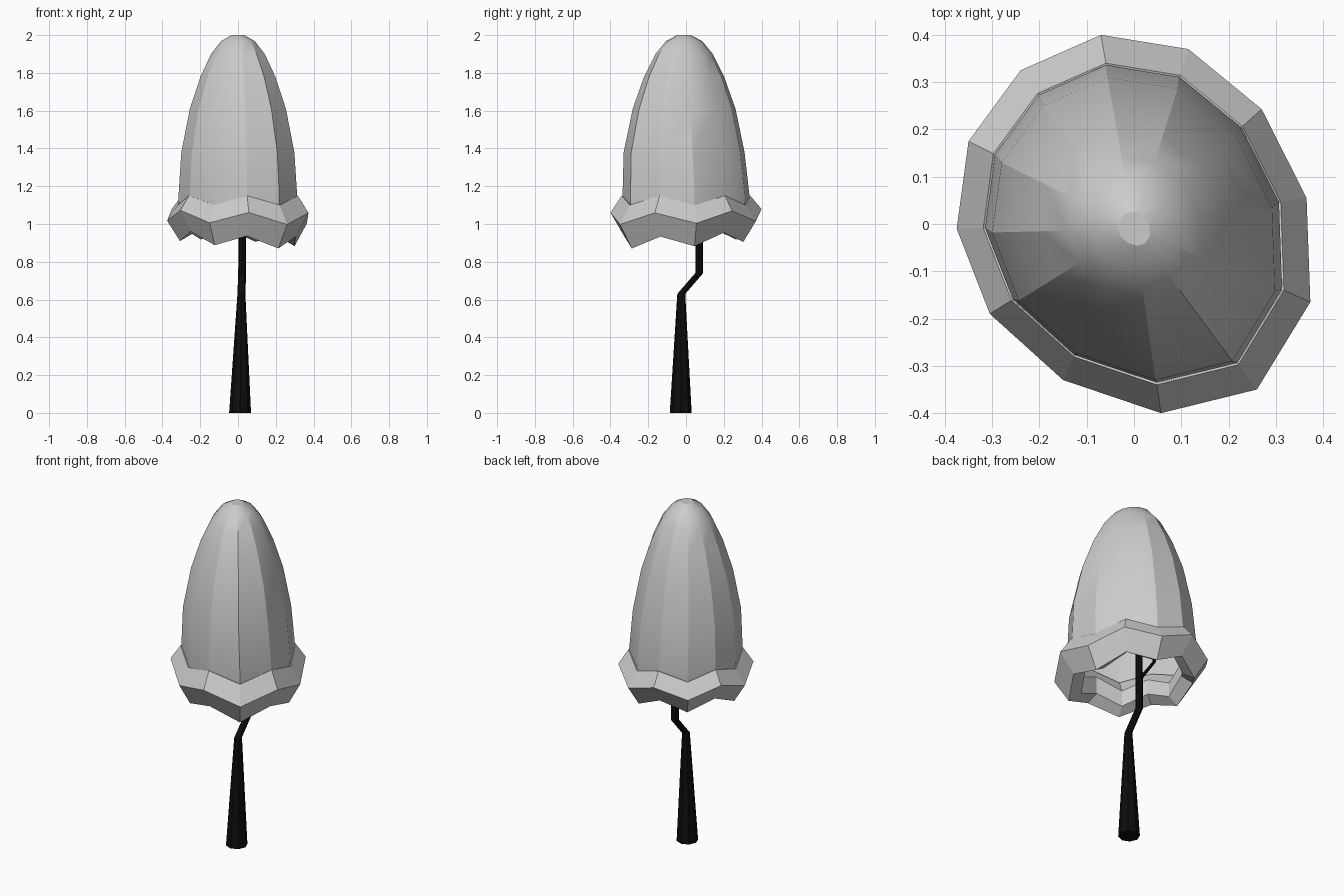
import bpy, bmesh, math
from mathutils import Vector

if "Cube" in bpy.data.objects:
    bpy.data.objects.remove(bpy.data.objects["Cube"])

# Twelve-sided outline of the cap rim, every other corner hangs lower
OUTLINE = [(0.26, -0.35), (0.373, -0.165), (0.365, 0.055), (0.27, 0.243),
           (0.115, 0.37), (-0.07, 0.4), (-0.24, 0.325), (-0.35, 0.175),
           (-0.375, -0.01), (-0.305, -0.19), (-0.15, -0.33), (0.057, -0.4)]


def skin(name, rings, loop=False, caps=()):
    bm = bmesh.new()
    loops = [[bm.verts.new(p) for p in r] for r in rings]
    n = len(rings[0])
    for k in range(len(loops) if loop else len(loops) - 1):
        a, b = loops[k], loops[(k + 1) % len(loops)]
        for i in range(n):
            j = (i + 1) % n
            bm.faces.new((a[i], a[j], b[j], b[i]))
    for c in caps:
        bm.faces.new(loops[c])
    bmesh.ops.recalc_face_normals(bm, faces=bm.faces[:])
    me = bpy.data.meshes.new(name)
    bm.to_mesh(me)
    bm.free()
    ob = bpy.data.objects.new(name, me)
    bpy.context.collection.objects.link(ob)
    return ob


def cap_ring(scale, z, wave=0.0, tilt=0.0):
    # wave raises odd corners and lowers even ones
    return [(x * scale, y * scale - 0.01 * (z > 1.2),
             z + (wave if i % 2 else -wave) + tilt * (y - x))
            for i, (x, y) in enumerate(OUTLINE)]


def stem(name, path, sides, mat):
    rings = []
    for x, y, z, r in path:
        rings.append([(x + r * math.cos(2 * math.pi * i / sides),
                       y + r * math.sin(2 * math.pi * i / sides), z)
                      for i in range(sides)])
    ob = skin(name, rings, caps=(0, -1))
    ob.data.materials.append(mat)
    return ob


# Tall hollow dome
dome = skin("cap_dome", [cap_ring(0.83, 1.08, 0.025), cap_ring(0.84, 1.15),
                         cap_ring(0.80, 1.38), cap_ring(0.68, 1.61),
                         cap_ring(0.53, 1.78), cap_ring(0.38, 1.90),
                         cap_ring(0.24, 1.968), cap_ring(0.09, 2.0)], caps=(-1,))
bpy.context.view_layer.objects.active = dome
dome.select_set(True)
bpy.ops.object.shade_smooth_by_angle(angle=math.radians(24))

# Flared zigzag rim, closed in section
skin("cap_rim", [cap_ring(0.85, 1.125, 0.025), cap_ring(1.0, 1.04, 0.03, 0.02),
                 cap_ring(0.82, 0.925, 0.03, 0.04), cap_ring(0.66, 0.96, 0.03, 0.04),
                 cap_ring(0.66, 1.05, 0.03, 0.02), cap_ring(0.8, 1.12, 0.025)], loop=True)

# Black crooked stalk and side twig
black = bpy.data.materials.new("stalk_black")
black.diffuse_color = (0.004, 0.004, 0.004, 1)
black.use_nodes = True
black.node_tree.nodes["Principled BSDF"].inputs["Base Color"].default_value = black.diffuse_color
stem("stalk", [(0.011, -0.028, 0, 0.058), (0.018, -0.025, 0.63, 0.021),
               (0.022, 0.07, 0.74, 0.021), (0.025, 0.07, 1.2, 0.018)], 8, black)
stem("side_twig", [(0.025, 0.075, 0.91, 0.012), (0.02, 0.19, 0.97, 0.01),
                   (0.02, 0.19, 1.12, 0.01)], 6, black)
